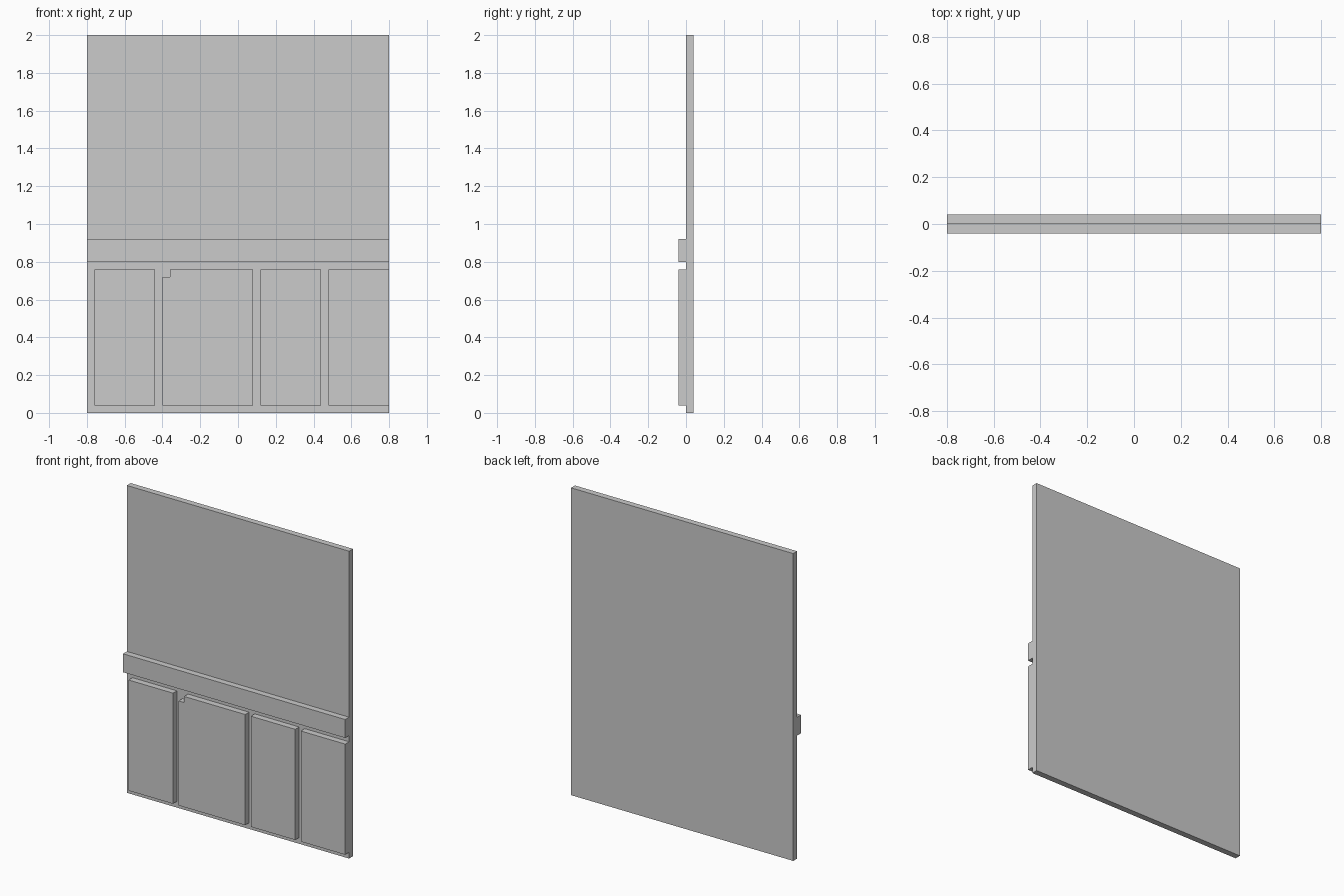
import bpy
import bmesh

if "Cube" in bpy.data.objects:
    bpy.data.objects.remove(bpy.data.objects["Cube"])

UNIT = 0.04  # board thickness and gap width


def board(name, outline, y_front, y_back):
    """Extrude an x-z outline from y_front to y_back."""
    bm = bmesh.new()
    face = bm.faces.new([bm.verts.new((x, y_front, z)) for x, z in outline])
    result = bmesh.ops.extrude_face_region(bm, geom=[face], use_keep_orig=True)
    moved = [v for v in result["geom"] if isinstance(v, bmesh.types.BMVert)]
    bmesh.ops.translate(bm, verts=moved, vec=(0, y_back - y_front, 0))
    bmesh.ops.recalc_face_normals(bm, faces=bm.faces)
    mesh = bpy.data.meshes.new(name)
    bm.to_mesh(mesh)
    bm.free()
    obj = bpy.data.objects.new(name, mesh)
    bpy.context.collection.objects.link(obj)
    return obj


def rect(x0, x1, z0, z1):
    return [(x0, z0), (x1, z0), (x1, z1), (x0, z1)]


# Wall slab and the full-width rail on its front
board("wall", rect(-0.8, 0.8, 0, 2), 0, UNIT)
board("rail", rect(-0.8, 0.8, 0.8, 0.92), -UNIT, 0)

# Raised panels below the rail
bottom, top = 0.04, 0.76
for i, (x0, x1) in enumerate([(-0.76, -0.44), (0.12, 0.44), (0.48, 0.8)]):
    board(f"lower_panel_{i + 1}", rect(x0, x1, bottom, top), -UNIT, 0)

# Wide panel with a square notch in its upper left corner
x0, x1 = -0.4, 0.08
board("notched_panel",
      [(x0, bottom), (x1, bottom), (x1, top), (x0 + UNIT, top),
       (x0 + UNIT, top - UNIT), (x0, top - UNIT)], -UNIT, 0)
